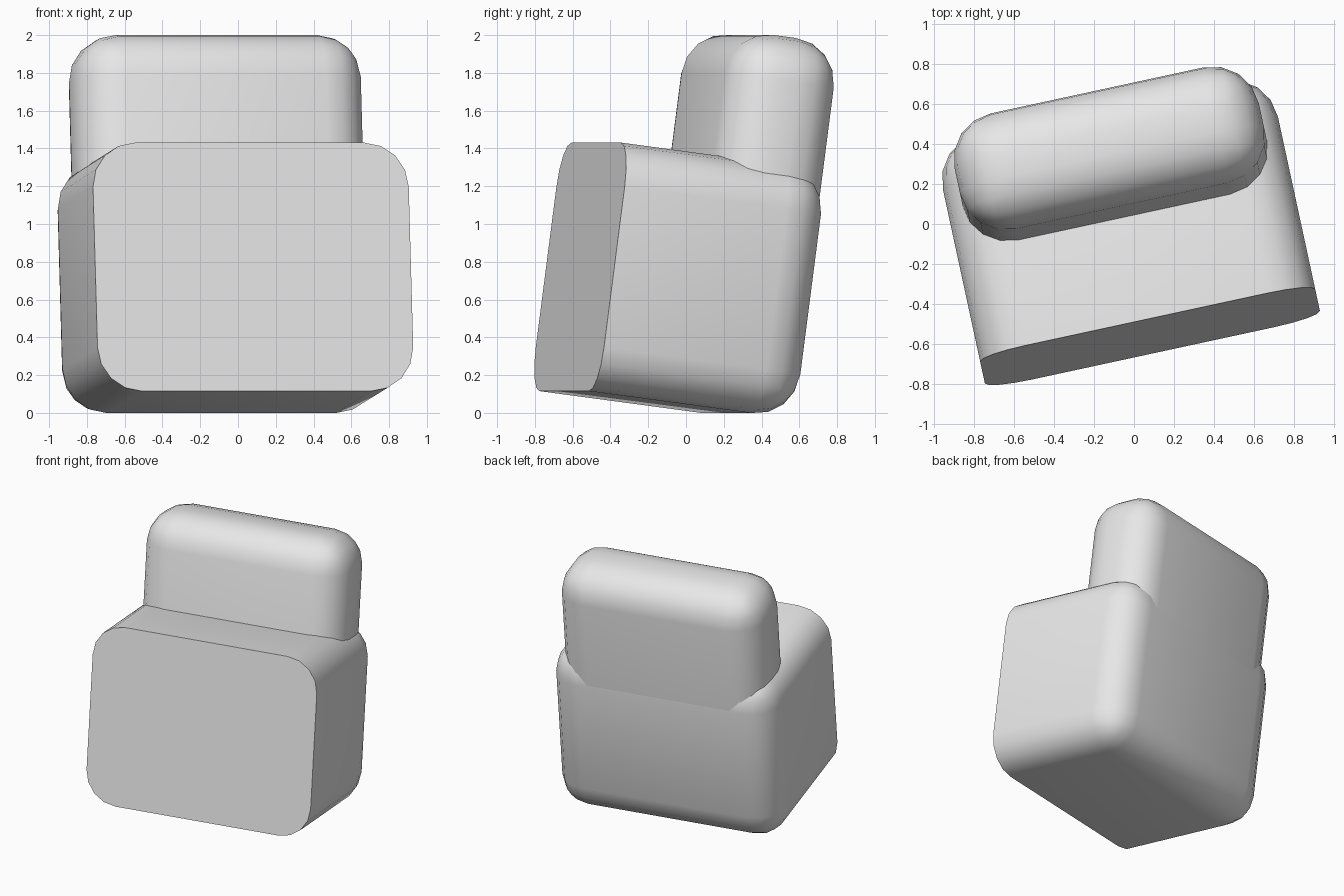
import bpy
import bmesh
from math import radians
from mathutils import Matrix, Vector

cube = bpy.data.objects.get("Cube")
if cube:
    bpy.data.objects.remove(cube, do_unlink=True)

# One plain grey for the whole seat
GREY = (0.8, 0.8, 0.8, 1)
grey = bpy.data.materials.new("plain grey")
grey.diffuse_color = GREY
grey.use_nodes = True
grey.node_tree.nodes["Principled BSDF"].inputs["Base Color"].default_value = GREY

# The seat is turned sideways and leans back; its origin is the centre of the front face
POSE = (Matrix.Translation((0.08, -0.56, 0.7725))
        @ Matrix.Rotation(radians(12.2), 4, "Z")
        @ Matrix.Rotation(radians(-7.5), 4, "X"))
ROUNDING = 0.235
DEPTH = 1.122


def rounded_box(name, low, high, keep_sharp):
    """Box between two corners, rounded except on edges picked by keep_sharp."""
    low, high = Vector(low), Vector(high)
    bm = bmesh.new()
    bmesh.ops.create_cube(bm, size=1)
    for v in bm.verts:
        v.co = (low + high) / 2 + v.co * (high - low)
    edges = [e for e in bm.edges if not all(keep_sharp(v.co) for v in e.verts)]
    bmesh.ops.bevel(bm, geom=edges, offset=ROUNDING, segments=4,
                    profile=0.5, affect="EDGES", clamp_overlap=True)
    bmesh.ops.recalc_face_normals(bm, faces=bm.faces)
    mesh = bpy.data.meshes.new(name)
    bm.to_mesh(mesh)
    bm.free()
    mesh.materials.append(grey)
    obj = bpy.data.objects.new(name, mesh)
    bpy.context.collection.objects.link(obj)
    obj.matrix_world = POSE
    bpy.ops.object.select_all(action="DESELECT")
    obj.select_set(True)
    bpy.context.view_layer.objects.active = obj
    bpy.ops.object.shade_smooth_by_angle(angle=radians(35))
    return obj


# Seat block: flat sharp front, all other edges rounded
rounded_box("seat_block", (-0.855, 0, -0.663), (0.855, DEPTH, 0.664),
            lambda co: co.y < 0.01)

# Backrest: narrower, flush with the back, its foot hidden inside the block
rounded_box("backrest", (-0.776, 0.526, 0), (0.776, DEPTH - 0.002, 1.339),
            lambda co: co.z < 0.01)
